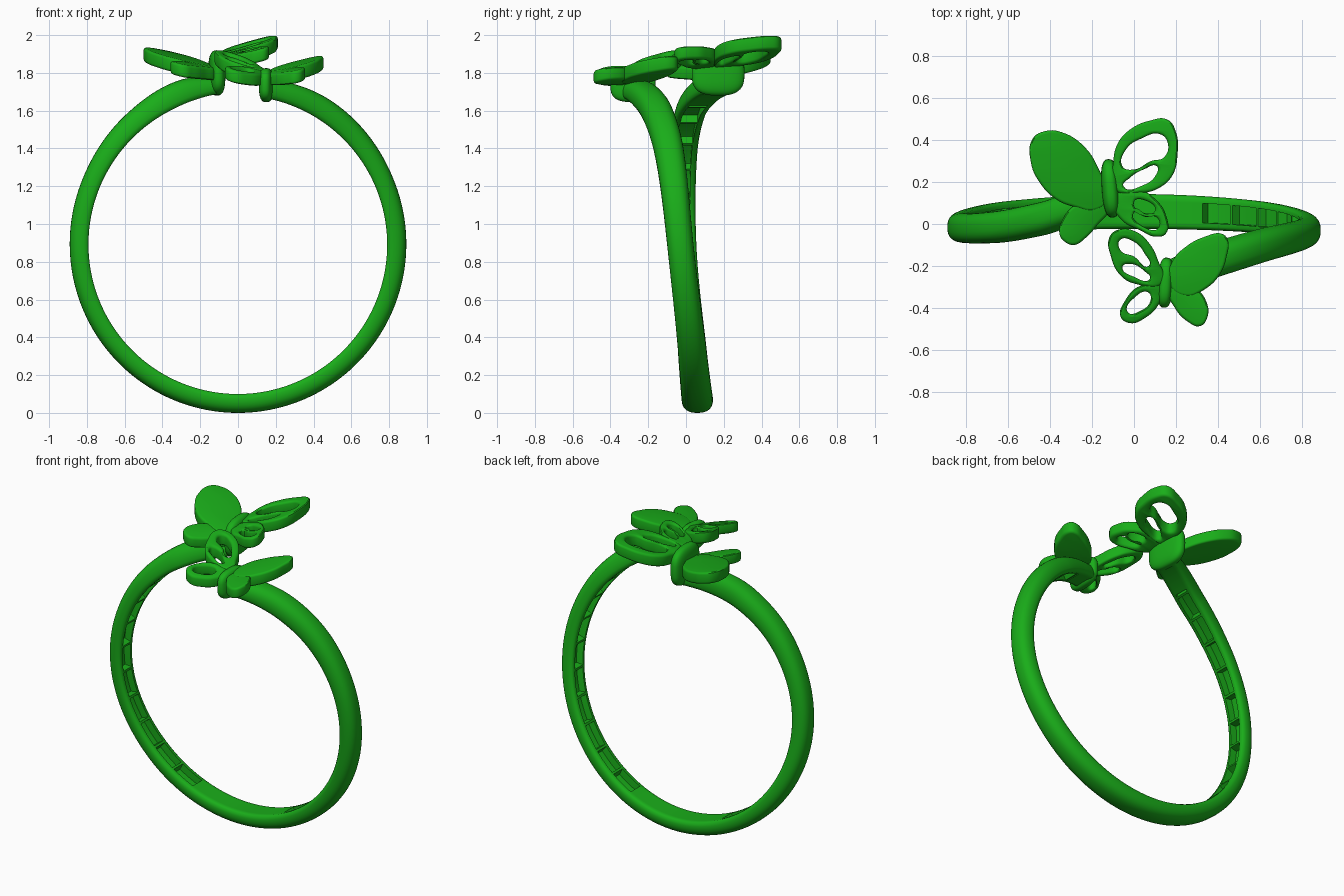
import bpy, bmesh, math

if "Cube" in bpy.data.objects:
    bpy.data.objects.remove(bpy.data.objects["Cube"])

green = bpy.data.materials.new("green_wax")
green.diffuse_color = (0.01, 0.42, 0.01, 1)
green.use_nodes = True
green.node_tree.nodes["Principled BSDF"].inputs["Base Color"].default_value = green.diffuse_color


def finish(name, bm, angle=40):
    bmesh.ops.remove_doubles(bm, verts=bm.verts, dist=1e-5)
    bmesh.ops.recalc_face_normals(bm, faces=bm.faces)
    me = bpy.data.meshes.new(name)
    bm.to_mesh(me)
    bm.free()
    ob = bpy.data.objects.new(name, me)
    bpy.context.collection.objects.link(ob)
    me.materials.append(green)
    bpy.ops.object.select_all(action='DESELECT')
    ob.select_set(True)
    bpy.context.view_layer.objects.active = ob
    bpy.ops.object.shade_smooth_by_angle(angle=math.radians(angle))
    return ob


def smooth_key(keys, a):
    """Cubic interpolation through (angle, value) pairs."""
    a = min(max(a, keys[0][0]), keys[-1][0])
    i = max(k for k in range(len(keys) - 1) if keys[k][0] <= a)

    def slope(j):
        lo, hi = max(j - 1, 0), min(j + 1, len(keys) - 1)
        return (keys[hi][1] - keys[lo][1]) / (keys[hi][0] - keys[lo][0])
    (x0, v0), (x1, v1) = keys[i], keys[i + 1]
    h = x1 - x0
    t = (a - x0) / h
    return ((2*t**3 - 3*t*t + 1) * v0 + (t**3 - 2*t*t + t) * h * slope(i)
            + (3*t*t - 2*t**3) * v1 + (t**3 - t*t) * h * slope(i + 1))


# Open band: angle 0 is the bottom, ends pass each other at the top
SWAY = [(-172, .16), (-158, .07), (-148, .025), (-127, -.015), (-90, -.015), (-45, .035), (0, .06),
        (45, .035), (90, -.03), (127, -.09), (148, -.155), (162, -.22), (171, -.27)]
HALF = [(-172, .085), (-148, .08), (-90, .07), (0, .083), (90, .07), (148, .085), (171, .085)]
OUTER = [(-172, .90), (-160, .925), (-140, .91), (-110, .893), (0, .89), (110, .893), (150, .908), (171, .89)]
INNER = [(-172, .805), (-150, .795), (0, .79), (171, .79)]


def groove_depth(a):
    """Hollowed inside with cross ribs on both arms."""
    b = abs(a)
    if b < 25 or b > 157 or (b - 25) % 12 > 10:
        return 0.0
    return 0.045


bm = bmesh.new()
rings = []
for s in range(-344, 343):
    a = s / 2
    yc, hw = smooth_key(SWAY, a), smooth_key(HALF, a)
    ro, ri = smooth_key(OUTER, a), smooth_key(INNER, a)
    d = groove_depth(a)
    base = ri + 0.025
    sec = []
    for k in range(17):                                   # domed outside
        t = math.pi * k / 16
        c = math.cos(t)
        sec.append((math.copysign(abs(c) ** .8, c) * hw, base + (ro - base) * math.sin(t) ** .8))
    sec += [(-hw * .93, ri + .007), (-hw * .8, ri), (-hw * .58, ri), (-hw * .57, ri + d),
            (hw * .57, ri + d), (hw * .58, ri), (hw * .8, ri), (hw * .93, ri + .007)]
    sa, ca = math.sin(math.radians(a)), math.cos(math.radians(a))
    rings.append([bm.verts.new((r * sa, yc + y, .89 - r * ca)) for y, r in sec])
n = len(rings[0])
for p, q in zip(rings, rings[1:]):
    for i in range(n):
        bm.faces.new((p[i], p[(i + 1) % n], q[(i + 1) % n], q[i]))
bm.faces.new(rings[0])
bm.faces.new(rings[-1])
finish("ring_band", bm)


def wing(name, outlines, plane, thick=.075):
    """Outline plus holes -> rounded plate, laid on a tilted plane (x0, y0, z0, slope_x, slope_y)."""
    bev = .014
    cu = bpy.data.curves.new(name + "_outline", 'CURVE')
    cu.dimensions, cu.fill_mode = '2D', 'BOTH'
    cu.resolution_u, cu.bevel_resolution = 7, 2
    cu.bevel_depth, cu.offset, cu.extrude = bev, -bev, thick / 2 - bev
    for pts in outlines:
        sp = cu.splines.new('BEZIER')
        sp.bezier_points.add(len(pts) - 1)
        sp.use_cyclic_u = True
        for bp, (x, y) in zip(sp.bezier_points, pts):
            bp.co = (x, y, 0)
            bp.handle_left_type = bp.handle_right_type = 'AUTO'
    tmp = bpy.data.objects.new(name + "_tmp", cu)
    bpy.context.collection.objects.link(tmp)
    dg = bpy.context.evaluated_depsgraph_get()
    me = bpy.data.meshes.new_from_object(tmp.evaluated_get(dg))
    bm = bmesh.new()
    bm.from_mesh(me)
    bpy.data.objects.remove(tmp)
    x0, y0, z0, sx, sy = plane
    for v in bm.verts:
        v.co.z += z0 + sx * (v.co.x - x0) + sy * (v.co.y - y0)
    finish(name, bm, 35)


def body(name, centre, size, turn):
    """Tall rounded body with softly squared sides."""
    bm = bmesh.new()
    bmesh.ops.create_uvsphere(bm, u_segments=32, v_segments=20, radius=1)
    c, s = math.cos(turn), math.sin(turn)
    for v in bm.verts:
        x, y, z = [math.copysign(abs(q) ** e, q) * h / 2 for q, e, h in zip(v.co, (.75, .75, .65), size)]
        v.co = (centre[0] + c * x - s * y, centre[1] + s * x + c * y, centre[2] + z)
    finish(name, bm, 60)


# Large butterfly
body("large_body", (-.112, .17, 1.80), (.085, .28, .24), .08)
left, right = (-.13, .17, 1.805, -.2, .1), (-.1, .17, 1.86, .25, .1)
wing("large_left_forewing", [
    [(-.49, .285), (-.485, .405), (-.425, .443), (-.345, .438), (-.235, .367), (-.165, .255),
     (-.12, .12), (-.185, .065), (-.28, .08), (-.375, .12), (-.455, .205)]], left)
wing("large_left_hindwing", [
    [(-.27, .1), (-.34, .025), (-.355, -.05), (-.33, -.085), (-.285, -.1), (-.235, -.07),
     (-.175, -.005), (-.12, .08), (-.18, .13)]], left, .068)
wing("large_right_forewing", [
    [(-.1, .17), (-.1, .285), (-.08, .38), (-.02, .45), (.075, .493), (.16, .498), (.2, .44),
     (.208, .335), (.185, .235), (.125, .175), (.03, .148)],
    [(-.055, .275), (-.035, .36), (.04, .41), (.12, .43), (.16, .39), (.145, .32), (.08, .3), (0, .26)],
    [(-.05, .18), (-.02, .22), (.05, .262), (.11, .275), (.105, .235), (.05, .188)]], right)
wing("large_right_hindwing", [
    [(-.1, .12), (.03, .16), (.11, .11), (.15, .05), (.153, -.045), (.1, -.06), (.03, -.03), (-.06, .02)],
    [(.0, .105), (.06, .11), (.1, .065), (.06, .05)],
    [(.0, .055), (.05, .035), (.11, .03), (.115, -.02), (.06, -.02)]], right, .068)

# Small butterfly
body("small_body", (.15, -.28, 1.735), (.075, .24, .18), -.06)
left, right = (.13, -.28, 1.78, -.25, .2), (.17, -.28, 1.775, .2, .12)
wing("small_right_forewing", [
    [(.165, -.285), (.185, -.175), (.245, -.11), (.34, -.06), (.42, -.047), (.447, -.075),
     (.442, -.155), (.41, -.24), (.34, -.31), (.245, -.345)]], right)
wing("small_right_hindwing", [
    [(.165, -.31), (.21, -.29), (.29, -.305), (.345, -.37), (.35, -.445), (.315, -.487),
     (.255, -.465), (.195, -.4)]], right, .068)
wing("small_left_forewing", [
    [(.14, -.28), (.115, -.175), (.075, -.095), (.005, -.035), (-.075, -.027), (-.118, -.065),
     (-.11, -.155), (-.065, -.245), (.005, -.285)],
    [(-.065, -.075), (0, -.085), (.05, -.14), (.07, -.2), (0, -.155), (-.065, -.125)],
    [(-.055, -.205), (-.02, -.19), (.05, -.225), (.075, -.262), (0, -.252)]], left)
wing("small_left_hindwing", [
    [(.14, -.3), (.03, -.295), (-.045, -.37), (-.065, -.44), (-.02, -.473), (.05, -.45), (.12, -.38)],
    [(.065, -.325), (.01, -.345), (-.03, -.42), (.03, -.415), (.08, -.36)]], left, .068)
